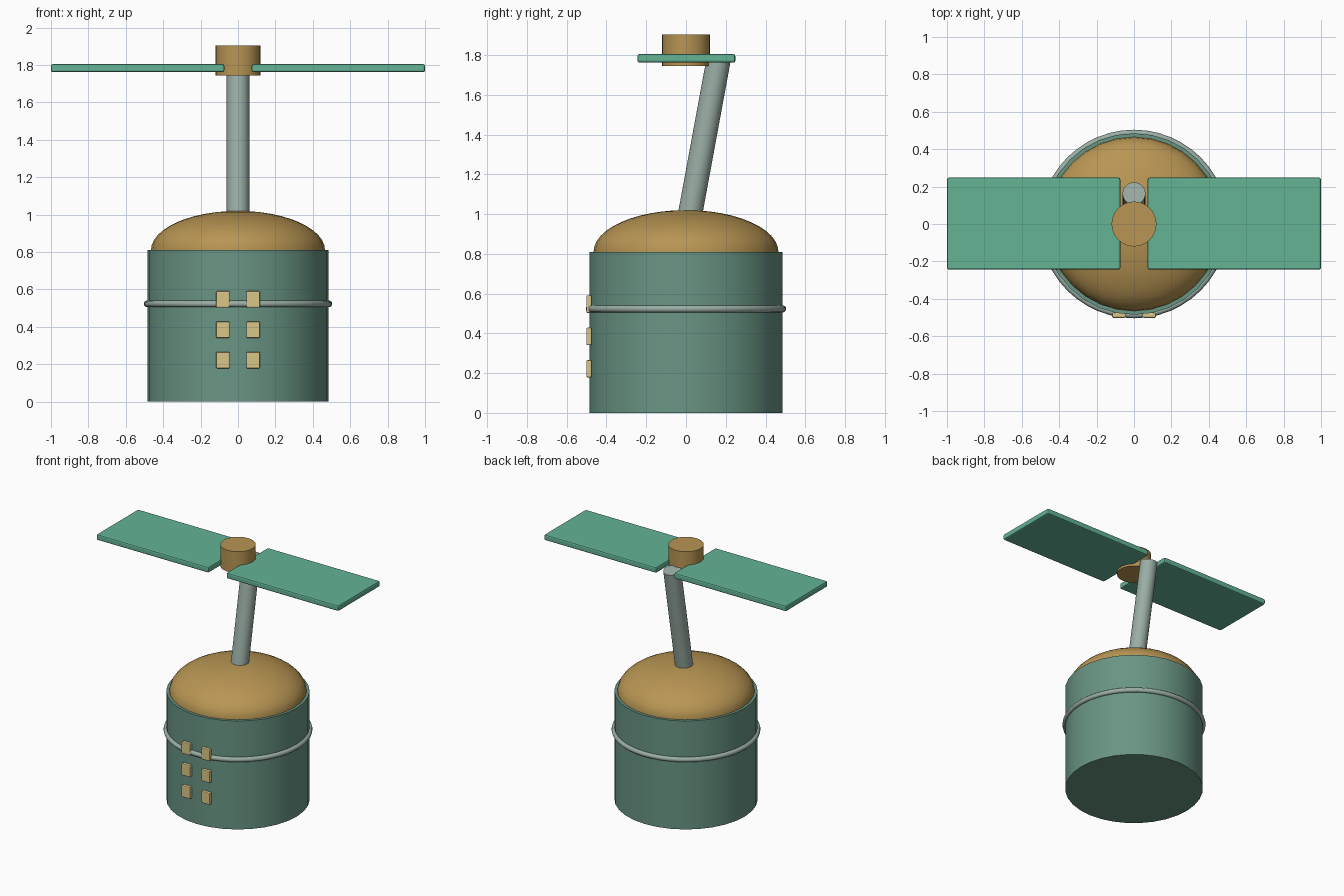
import bpy, math
from mathutils import Vector

if "Cube" in bpy.data.objects:
    bpy.data.objects.remove(bpy.data.objects["Cube"])


def material(name, r, g, b):
    lin = [((c / 255 + 0.055) / 1.055) ** 2.4 for c in (r, g, b)]
    m = bpy.data.materials.new(name)
    m.diffuse_color = (*lin, 1)
    m.use_nodes = True
    m.node_tree.nodes["Principled BSDF"].inputs["Base Color"].default_value = m.diffuse_color
    return m


GREEN = material("muted green", 105, 149, 132)
TEAL = material("teal", 99, 179, 149)
OCHRE = material("ochre", 184, 149, 83)
STEEL = material("grey steel", 155, 174, 165)
CREAM = material("cream", 218, 198, 137)


def finish(name, mat, smooth=True):
    ob = bpy.context.object
    ob.name = name
    ob.data.materials.append(mat)
    if smooth:
        bpy.ops.object.shade_smooth_by_angle(angle=math.radians(35))
    return ob


def cylinder(name, mat, r, start, end):
    start, end = Vector(start), Vector(end)
    axis = end - start
    bpy.ops.mesh.primitive_cylinder_add(
        vertices=32, radius=r, depth=axis.length, location=(start + end) / 2,
        rotation=axis.to_track_quat('Z', 'Y').to_euler() if axis.y else (0, 0, 0))
    return finish(name, mat)


def box(name, mat, loc, size, bevel):
    bpy.ops.mesh.primitive_cube_add(size=1, location=loc)
    bpy.context.object.scale = size
    bpy.ops.object.transform_apply(location=False, rotation=False, scale=True)
    ob = finish(name, mat, False)
    mod = ob.modifiers.new("soft edges", 'BEVEL')
    mod.width = bevel
    mod.segments = 2
    return ob


# Drum body and the hoop around it
cylinder("body", GREEN, 0.485, (0, 0, 0), (0, 0, 0.81))
bpy.ops.mesh.primitive_torus_add(major_radius=0.486, minor_radius=0.018,
                                 major_segments=48, minor_segments=12,
                                 location=(0, 0, 0.523))
finish("hoop", STEEL)

# Domed lid, lower half flattened into a base inside the body
bpy.ops.mesh.primitive_uv_sphere_add(segments=32, ring_count=24, radius=1)
for v in bpy.context.object.data.vertices:
    v.co = (v.co.x * 0.465, v.co.y * 0.465, 0.81 + v.co.z * (0.21 if v.co.z > 0 else 0.02))
finish("dome", OCHRE)

# Leaning mast and rotor hub
cylinder("mast", STEEL, 0.061, (0, -0.005, 0.86), (0, 0.163, 1.772))
cylinder("hub", OCHRE, 0.12, (0, 0, 1.745), (0, 0, 1.904))

# Two rotor blades and two columns of front buttons
for side, label in ((-1, "left"), (1, "right")):
    box(f"blade_{label}", TEAL, (side * 0.5365, 0.002, 1.783), (0.927, 0.492, 0.043), 0.01)
    for i in range(3):
        box(f"button_{label}_{i + 1}", CREAM,
            (side * 0.081, -0.488, 0.222 + i * 0.1625), (0.072, 0.027, 0.088), 0.006)
